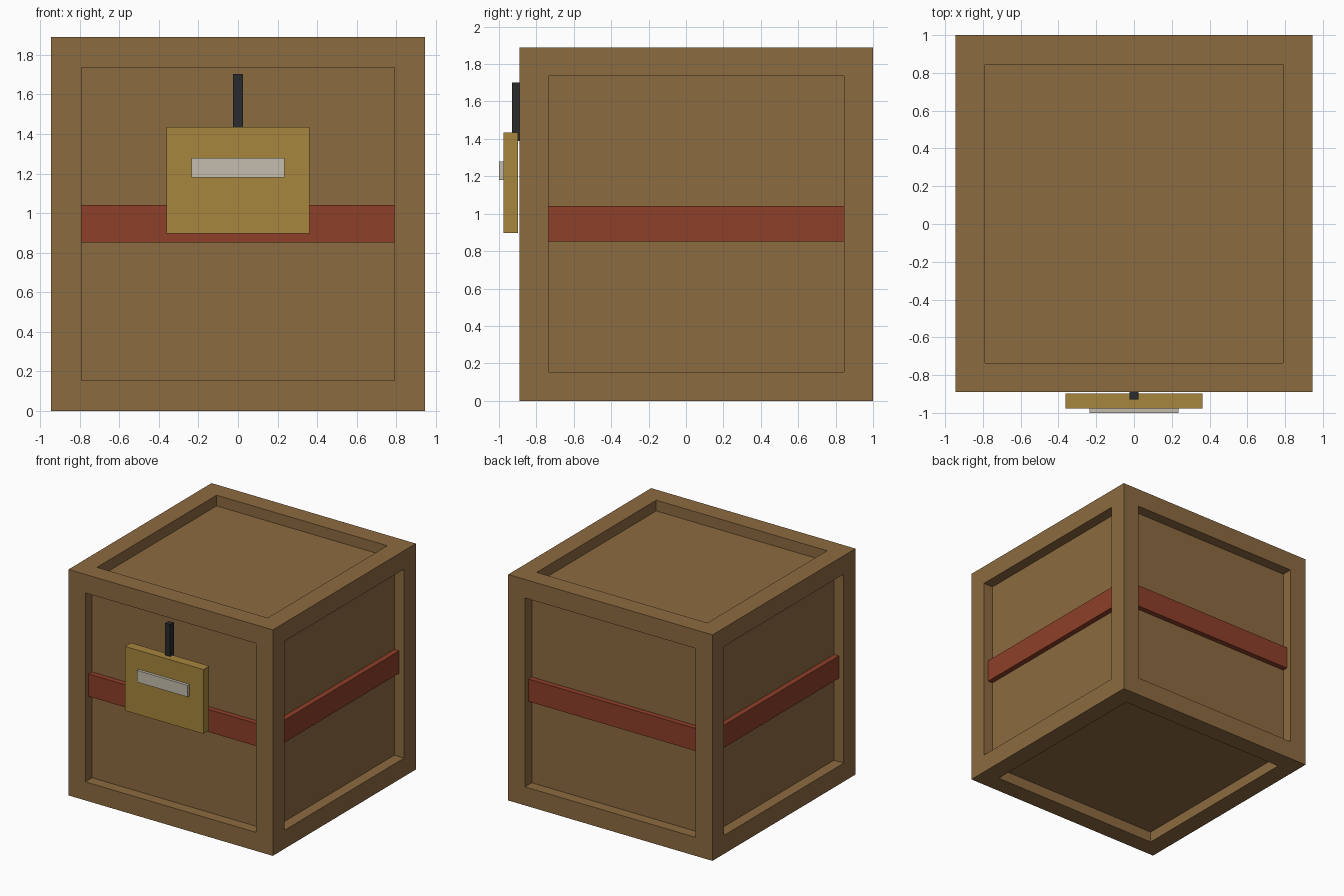
import bpy, bmesh, math
from mathutils import Matrix, Vector

default = bpy.data.objects.get("Cube")
if default:
    bpy.data.objects.remove(default, do_unlink=True)


def material(name, rgb):
    mat = bpy.data.materials.new(name)
    mat.use_nodes = True
    mat.diffuse_color = (*rgb, 1)
    mat.node_tree.nodes["Principled BSDF"].inputs["Base Color"].default_value = (*rgb, 1)
    return mat


wood = material("brown wood", (0.265, 0.145, 0.052))
red = material("red strap", (0.27, 0.05, 0.022))
gold = material("dull gold", (0.39, 0.24, 0.048))
grey = material("pale grey", (0.56, 0.515, 0.43))
black = material("black cord", (0.023, 0.024, 0.025))


def box(name, low, high, mat, recess=None):
    """Box between two corners; recess = (border, depth) sinks a panel into each face."""
    low, high = Vector(low), Vector(high)
    bm = bmesh.new()
    bmesh.ops.create_cube(bm, size=1)
    bmesh.ops.scale(bm, vec=high - low, verts=bm.verts)
    bmesh.ops.translate(bm, vec=(low + high) / 2, verts=bm.verts)
    if recess:
        panels = bm.faces[:]
        bmesh.ops.inset_individual(bm, faces=panels, thickness=recess[0],
                                   use_even_offset=True)
        # Straight walls: extrude each panel inwards
        for panel in bmesh.ops.extrude_discrete_faces(bm, faces=panels)["faces"]:
            bmesh.ops.translate(bm, vec=-recess[1] * panel.normal, verts=panel.verts)
    mesh = bpy.data.meshes.new(name)
    bm.to_mesh(mesh)
    bm.free()
    mesh.materials.append(mat)
    obj = bpy.data.objects.new(name, mesh)
    bpy.context.collection.objects.link(obj)
    return obj


HALF, BORDER, DEPTH, CENTRE_Y = 0.945, 0.155, 0.09, 0.055

# Crate with a framed, sunken panel on every face
box("crate", (-HALF, CENTRE_Y - HALF, 0), (HALF, CENTRE_Y + HALF, 2 * HALF),
    wood, (BORDER, DEPTH))

# One strap across each side panel
inner = HALF - BORDER
for i, side in enumerate(("front", "left", "back", "right")):
    strap = box(side + "_strap", (-inner, -HALF + 0.045, 0.852),
                (inner, -HALF + DEPTH + 0.005, 1.04), red)
    strap.data.transform(Matrix.Translation((0, CENTRE_Y, 0))
                         @ Matrix.Rotation(i * math.pi / 2, 4, "Z"))

# Hanging tag on the front
box("tag", (-0.362, -0.976, 0.898), (0.362, -0.897, 1.435), gold)
box("tag_label", (-0.235, -1.0, 1.18), (0.235, -0.97, 1.278), grey)
box("tag_cord", (-0.024, -0.93, 1.39), (0.024, -0.882, 1.702), black)
